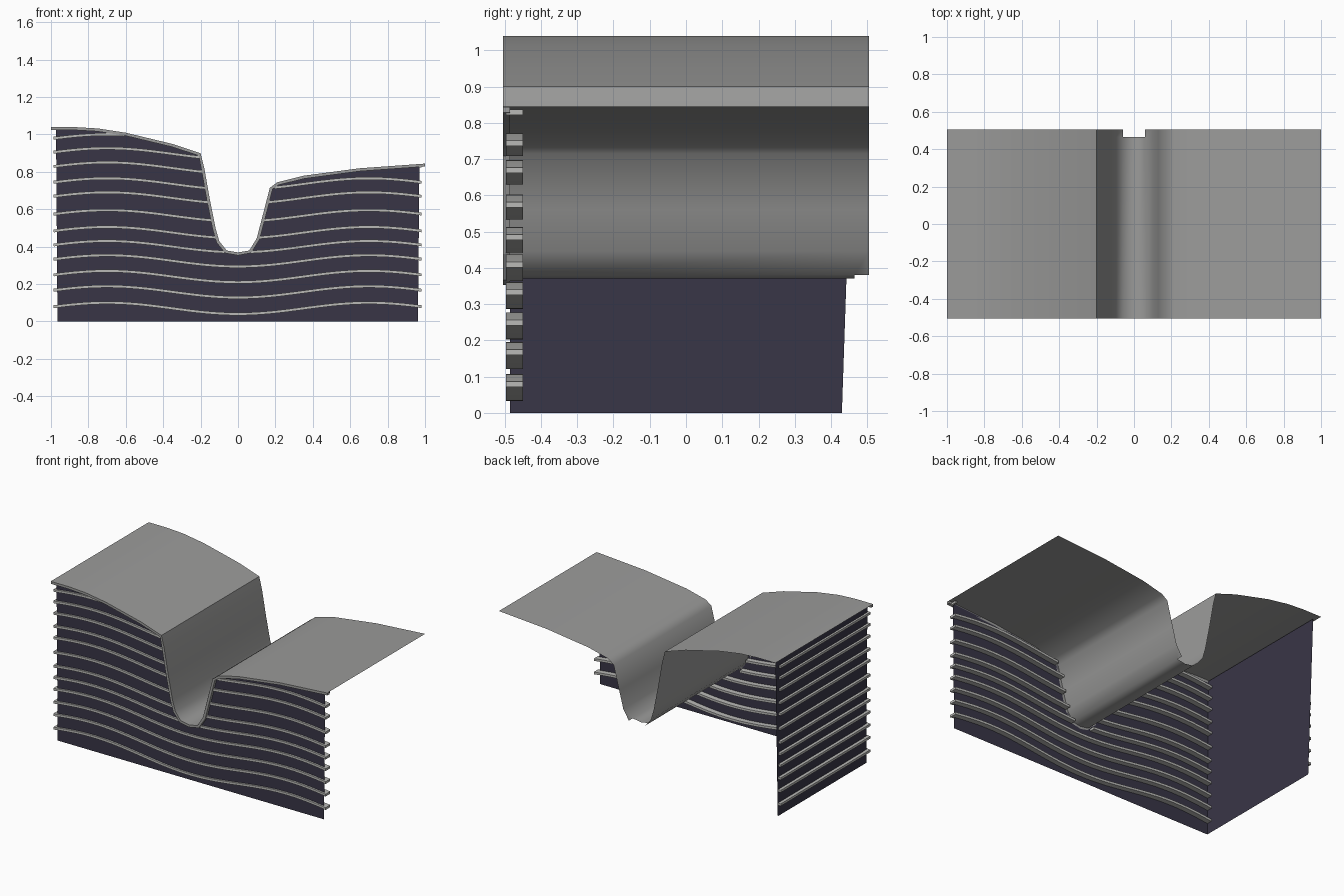
import bpy, bmesh, math
from mathutils import Vector

cube = bpy.data.objects.get("Cube")
if cube:
    bpy.data.objects.remove(cube, do_unlink=True)


def material(name, color):
    m = bpy.data.materials.new(name)
    m.use_nodes = True
    m.diffuse_color = (*color, 1)
    m.node_tree.nodes["Principled BSDF"].inputs["Base Color"].default_value = (*color, 1)
    return m


GRAY = material("terrain gray", (0.33, 0.33, 0.325))
PALE = material("layer pale gray", (0.49, 0.49, 0.475))
DARK = material("wall dark violet", (0.040, 0.036, 0.062))

# Terrain section from the high plateau, through the valley, to the low plateau
PROFILE = [(-1, 1.04), (-.87, 1.04), (-.75, 1.033), (-.6, 1.01), (-.35, .95), (-.2, .9),
           (-.18, .82), (-.15, .65), (-.12, .5), (-.1, .43), (-.06, .38), (0, .37),
           (.06, .38), (.1, .445), (.13, .56), (.17, .715), (.21, .745), (.35, .78),
           (.65, .82), (1, .845)]
FRONT, BACK, WALL_Y, NOTCH_Y = -.505, .505, -.485, .465


def ground(x):
    for (x0, z0), (x1, z1) in zip(PROFILE, PROFILE[1:]):
        if x0 <= x <= x1:
            return z0 + (z1 - z0) * (x - x0) / (x1 - x0)


def finish(name, bm, mat, smooth=False):
    mesh = bpy.data.meshes.new(name)
    bm.to_mesh(mesh)
    bm.free()
    mesh.materials.append(mat)
    obj = bpy.data.objects.new(name, mesh)
    bpy.context.collection.objects.link(obj)
    if smooth:
        bpy.ops.object.select_all(action='DESELECT')
        obj.select_set(True)
        bpy.context.view_layer.objects.active = obj
        bpy.ops.object.shade_smooth_by_angle(angle=math.radians(50))
    return obj


def loft(bm, rings, closed=False):
    """Join rows of points with quads; closed rows also get end caps."""
    rows = [[bm.verts.new(p) for p in ring] for ring in rings]
    n = len(rows[0])
    for a, b in zip(rows, rows[1:]):
        for i in range(n if closed else n - 1):
            j = (i + 1) % n
            bm.faces.new((a[i], b[i], b[j], a[j]))
    if closed:
        bm.faces.new(rows[0])
        bm.faces.new(rows[-1][::-1])
        bmesh.ops.recalc_face_normals(bm, faces=bm.faces[:])


def bar_ring(x, z, y0, y1, half):
    return [(x, y0, z - half), (x, y1, z - half), (x, y1, z + half), (x, y0, z + half)]


# Thin terrain sheet, with the valley floor cut short at the back
bm = bmesh.new()
loft(bm, [[(x, y, z) for y in (FRONT, WALL_Y, NOTCH_Y, BACK)] for x, z in PROFILE])
bmesh.ops.recalc_face_normals(bm, faces=bm.faces[:])
floor = [f for f in bm.faces if abs(f.calc_center_median().x) < .06
         and f.calc_center_median().y > NOTCH_Y]
bmesh.ops.delete(bm, geom=floor, context='FACES')
if sum(f.normal.z for f in bm.faces) < 0:
    bmesh.ops.reverse_faces(bm, faces=bm.faces[:])
finish("terrain_sheet", bm, GRAY, smooth=True)

# Rim along the front edge, hanging just under the sheet
bm = bmesh.new()
rings = []
for i, (x, z) in enumerate(PROFILE):
    a = Vector(PROFILE[max(i - 1, 0)])
    b = Vector(PROFILE[min(i + 1, len(PROFILE) - 1)])
    d = (b - a).normalized() * .017
    low_x, low_z = max(-1, min(1, x + d.y)), z - d.x
    rings.append([(x, FRONT, z - .001), (x, WALL_Y, z - .001),
                  (low_x, WALL_Y, low_z), (low_x, FRONT, low_z)])
loft(bm, rings, closed=True)
finish("front_rim", bm, GRAY)

# Front wall, cut to the terrain section
bm = bmesh.new()
section = [(-.973, ground(-.973))] + PROFILE[1:-1] + [(.97, ground(.97))]
loft(bm, [[(x * (.992 if abs(x) > .9 else 1), WALL_Y, 0), (x, WALL_Y, z - .006)]
          for x, z in section])
finish("front_wall", bm, DARK)

# Side wall under the high plateau
bm = bmesh.new()
loft(bm, [[(-.965, WALL_Y, 0), (-.973, WALL_Y, 1.034)],
          [(-.965, .43, 0), (-.973, .465, 1.034)]])
finish("side_wall", bm, DARK)

# Layer bars: wavy along the front, straight along the side
LEVELS = [.08, .168, .25, .334, .41, .485, .575, .67, .745, .83, .906, .98]
HALF = .0075
STEPS = 140
for n, level in enumerate(LEVELS, 1):
    bm = bmesh.new()
    run = []
    for k in range(STEPS + 1):
        x = -.985 + 1.967 * k / STEPS
        z = level - .01 + .03 * math.cos(math.tau * (abs(x) - .7) / 1.4)
        if z + HALF < ground(x) - .004:
            run.append(bar_ring(x, z, -.497, -.45, HALF))
        else:
            if len(run) > 1:
                loft(bm, run, closed=True)
            run = []
    if len(run) > 1:
        loft(bm, run, closed=True)
    finish(f"front_layer_{n}", bm, PALE)

    bm = bmesh.new()
    inner = -.966 - .008 * level
    loft(bm, [bar_ring(-.987, level, -.497, .43, HALF),
              bar_ring(inner, level, -.497, .43, HALF)], closed=True)
    finish(f"side_layer_{n}", bm, PALE)
